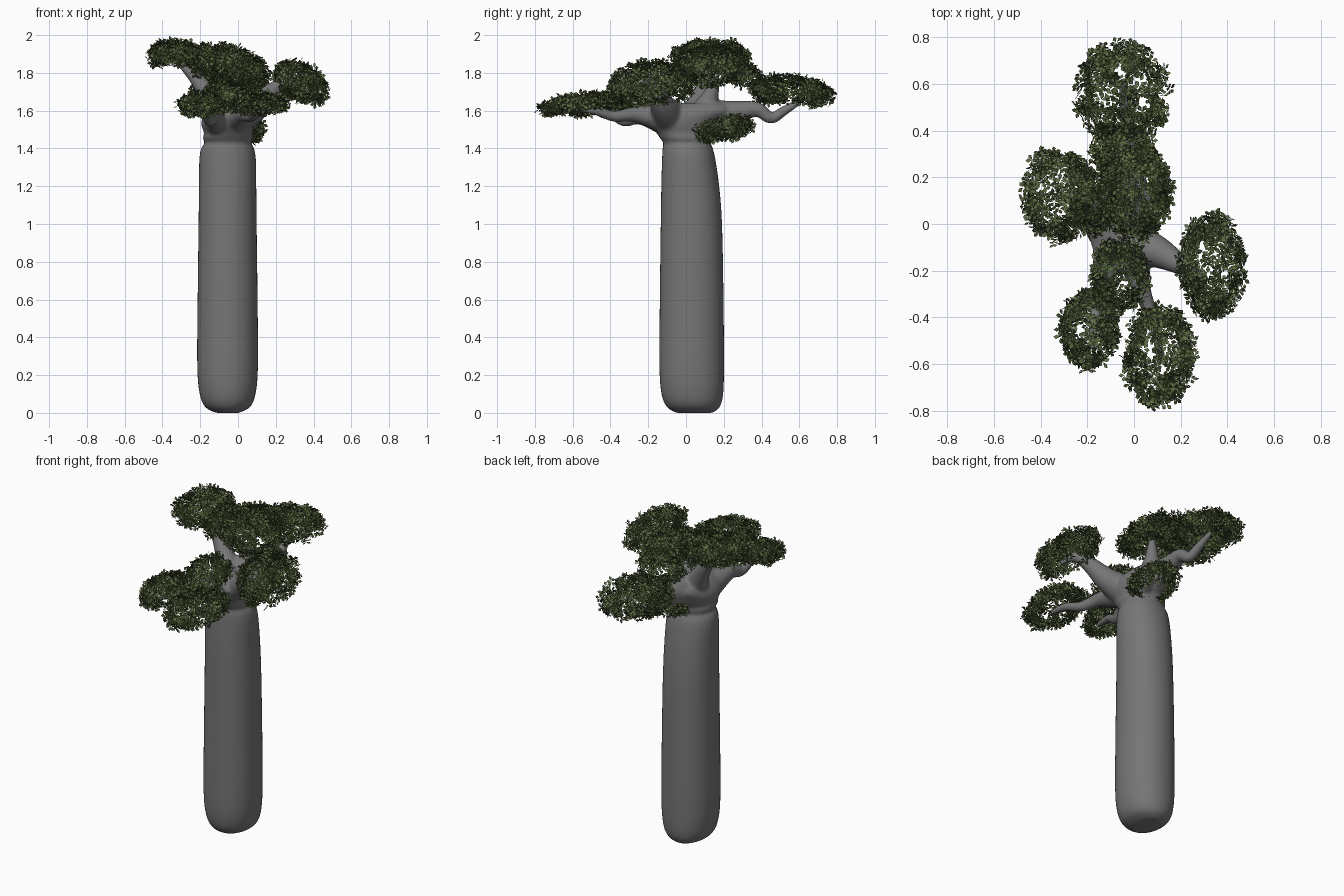
import bpy, bmesh, math, random
from mathutils import Vector

if "Cube" in bpy.data.objects:
    bpy.data.objects.remove(bpy.data.objects["Cube"])

random.seed(7)


def material(name, rgb):
    m = bpy.data.materials.new(name)
    m.diffuse_color = (*rgb, 1)
    m.use_nodes = True
    m.node_tree.nodes["Principled BSDF"].inputs["Base Color"].default_value = m.diffuse_color
    return m


BARK = material("grey bark", (0.18, 0.18, 0.18))
GREENS = [material("leaf green", (0.115, 0.16, 0.06)),
          material("dark leaf green", (0.06, 0.085, 0.03))]


def add_object(name, bm, mats):
    mesh = bpy.data.meshes.new(name)
    bm.to_mesh(mesh)
    bm.free()
    for m in mats:
        mesh.materials.append(m)
    ob = bpy.data.objects.new(name, mesh)
    bpy.context.collection.objects.link(ob)
    return ob


def spline(pts, steps):
    """Smooth curve through tuples of any length (Catmull-Rom)."""
    out = []
    for i in range(len(pts) - 1):
        p0, p1, p2, p3 = (pts[max(0, i - 1)], pts[i], pts[i + 1],
                          pts[min(len(pts) - 1, i + 2)])
        for s in range(steps):
            t = s / steps
            out.append([0.5 * (2 * b + (c - a) * t + (2 * a - 5 * b + 4 * c - d) * t * t
                               + (3 * b - a - 3 * c + d) * t ** 3)
                        for a, b, c, d in zip(p0, p1, p2, p3)])
    out.append(list(pts[-1]))
    return out


def loft(bm, rings):
    """Skin closed rings of points and cap both ends."""
    loops = [[bm.verts.new(p) for p in ring] for ring in rings]
    n = len(loops[0])
    for a, b in zip(loops, loops[1:]):
        for i in range(n):
            j = (i + 1) % n
            bm.faces.new((a[i], a[j], b[j], b[i]))
    bm.faces.new(loops[0][::-1])
    bm.faces.new(loops[-1])


def trunk_ring(z, x0, x1, y0, y1, n=40):
    """Slightly squared cross-section between the given limits."""
    ring = []
    for i in range(n):
        a = 2 * math.pi * i / n
        c, s = math.cos(a), math.sin(a)
        ring.append(((x0 + x1) / 2 + (x1 - x0) / 2 * math.copysign(abs(c) ** 0.94, c),
                     (y0 + y1) / 2 + (y1 - y0) / 2 * math.copysign(abs(s) ** 0.94, s), z))
    return ring


def tube(bm, pts, n=14):
    """Tapered branch through (x, y, z, radius) points."""
    path = spline(pts, 6)
    centres = [Vector(p[:3]) for p in path]
    rings = []
    for i, c in enumerate(centres):
        d = centres[min(i + 1, len(path) - 1)] - centres[max(i - 1, 0)]
        q = d.to_track_quat('Z', 'Y')
        rings.append([c + q @ Vector((math.cos(2 * math.pi * k / n),
                                      math.sin(2 * math.pi * k / n), 0)) * path[i][3]
                      for k in range(n)])
    loft(bm, rings)


# Trunk profile: z, x limits, y limits
TRUNK = [(0.0, -.115, .005, -.05, .14), (.03, -.173, .063, -.1, .178),
         (.1, -.203, .093, -.13, .197), (.25, -.216, .106, -.141, .201),
         (.6, -.214, .104, -.139, .199), (1.0, -.209, .099, -.134, .191),
         (1.2, -.207, .097, -.131, .176), (1.34, -.205, .095, -.127, .156),
         (1.4, -.195, .085, -.124, .142), (1.43, -.176, .07, -.12, .13),
         (1.455, -.188, .08, -.138, .135), (1.48, -.18, .076, -.155, .14),
         (1.54, -.195, .09, -.195, .18), (1.6, -.16, .085, -.2, .25),
         (1.64, -.1, .04, -.1, .2)]

# Branches: x, y, z, radius
BRANCHES = [
    [(-.05, .1, 1.56, .1), (-.04, .28, 1.595, .058), (-.03, .38, 1.605, .04),
     (-.03, .45, 1.56, .03), (-.04, .52, 1.6, .026), (-.05, .62, 1.66, .014)],
    [(-.02, -.08, 1.56, .1), (.1, -.12, 1.62, .07), (.19, -.17, 1.71, .045),
     (.26, -.21, 1.75, .03), (.31, -.28, 1.72, .014)],
    [(-.1, -.1, 1.54, .08), (-.13, -.24, 1.57, .045), (-.15, -.33, 1.55, .033),
     (-.17, -.42, 1.6, .025), (-.18, -.54, 1.61, .013)],
    [(-.01, -.12, 1.56, .08), (.03, -.27, 1.58, .042), (.07, -.38, 1.57, .03),
     (.1, -.48, 1.6, .024), (.11, -.6, 1.61, .013)],
    [(-.08, .04, 1.56, .09), (-.15, .08, 1.67, .055), (-.23, .11, 1.78, .036),
     (-.33, .12, 1.87, .014)],
    [(-.04, .08, 1.57, .08), (-.02, .13, 1.68, .045), (0, .16, 1.8, .018)],
    [(-.02, .06, 1.5, .07), (.03, .14, 1.5, .035), (.04, .2, 1.52, .015)],
]

# Trunk and branches fused into one smooth skin
bm = bmesh.new()
loft(bm, [trunk_ring(*p) for p in spline(TRUNK, 4)])
for b in BRANCHES:
    tube(bm, b)
bmesh.ops.recalc_face_normals(bm, faces=bm.faces)
tree = add_object("trunk_and_branches", bm, [BARK])
rem = tree.modifiers.new("fuse", 'REMESH')
rem.mode = 'VOXEL'
rem.voxel_size = 0.01
rem.use_smooth_shade = True
smo = tree.modifiers.new("soften", 'SMOOTH')
smo.factor = 0.5
smo.iterations = 5


def leaf_cluster(name, centre, half, tilt, count):
    """Loose rounded shell of leaf sprigs; tilt gives the rise along x and y."""
    bm = bmesh.new()
    c, h = Vector(centre), Vector(half)
    made = 0
    while made < count:
        d = Vector([random.gauss(0, 1) for _ in range(3)]).normalized()
        if d.z < -0.75:
            continue
        made += 1
        r = random.uniform(0.76, 1.06)
        p = Vector([d[i] * h[i] * r for i in range(3)])
        p.z += tilt[0] * p.x + tilt[1] * p.y
        out = Vector([d[i] / h[i] for i in range(3)]).normalized()
        out += Vector([random.uniform(-.7, .7) for _ in range(3)])
        q = out.to_track_quat('Z', 'Y')
        spin = random.uniform(0, 6.28)
        tone = 0 if random.random() < 0.6 else 1
        # five pointed leaves fanned round the sprig centre
        for k in range(5):
            a = spin + k * 1.256 + random.uniform(-.2, .2)
            u = Vector((math.cos(a), math.sin(a), random.uniform(-.2, .4)))
            v = Vector((-math.sin(a), math.cos(a), 0))
            ln = random.uniform(.026, .036)
            pts = (u * .004, u * ln * .65 - v * .0095, u * ln, u * ln * .65 + v * .0095)
            f = bm.faces.new([bm.verts.new(c + p + q @ w) for w in pts])
            f.material_index = tone
    add_object(name, bm, GREENS)


# Leaf clusters: centre, half size, tilt, sprig count
CLUSTERS = {
    "back_leaves": ((-.05, .56, 1.695), (.195, .215, .085), (0, -.06), 400),
    "back_inner_leaves": ((-.04, .31, 1.78), (.14, .1, .07), (0, -.2), 150),
    "left_leaves": ((-.325, .125, 1.895), (.15, .2, .075), (-.03, .05), 350),
    "left_inner_leaves": ((-.17, .1, 1.85), (.08, .14, .1), (0, 0), 140),
    "middle_leaves": ((0, .14, 1.835), (.155, .2, .1), (-.3, .05), 400),
    "right_leaves": ((.335, -.18, 1.74), (.135, .225, .115), (-.3, .06), 380),
    "front_left_leaves": ((-.19, -.45, 1.63), (.12, .17, .06), (0, .15), 270),
    "front_right_leaves": ((.11, -.565, 1.635), (.15, .215, .05), (0, .12), 330),
    "low_leaves": ((.01, .185, 1.5), (.125, .155, .075), (0, .15), 320),
    "front_middle_leaves": ((-.06, -.22, 1.68), (.12, .15, .075), (0, .25), 230),
}
for name, spec in CLUSTERS.items():
    leaf_cluster(name, *spec)
